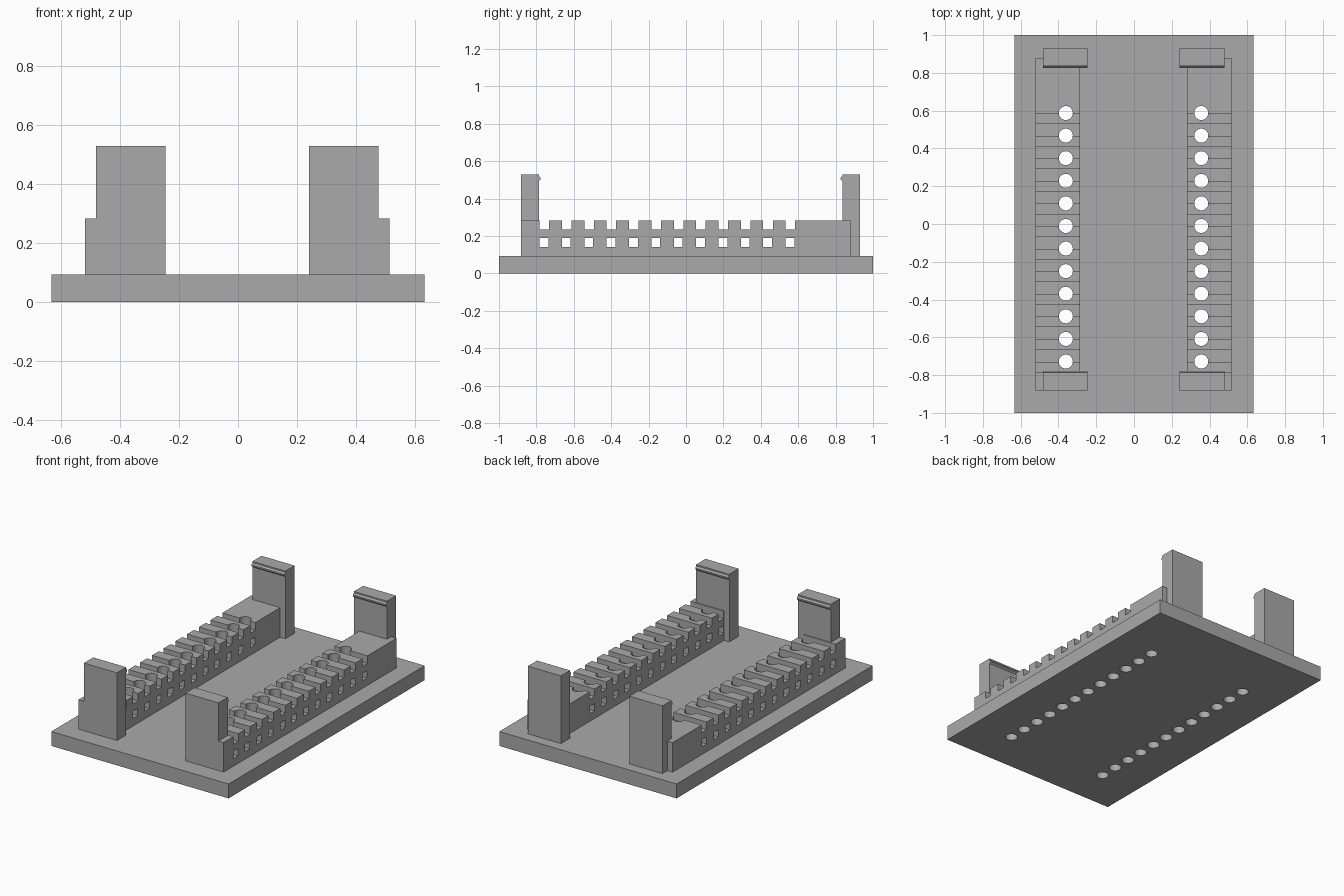
import bpy, bmesh, math
from mathutils import Matrix, Vector

if "Cube" in bpy.data.objects:
    bpy.data.objects.remove(bpy.data.objects["Cube"])

BASE_TOP, RAIL_TOP, POST_TOP = 0.093, 0.284, 0.53
MID = -0.0025                      # the rails sit very slightly off centre
PITCH, FIRST, COUNT = 0.1196, -0.728, 12
STEPS = [FIRST + PITCH * i for i in range(COUNT)]

grey = bpy.data.materials.new("grey plastic")
grey.diffuse_color = (0.4, 0.4, 0.4, 1)
grey.use_nodes = True
grey.node_tree.nodes["Principled BSDF"].inputs["Base Color"].default_value = grey.diffuse_color


def add_object(name, bm):
    bmesh.ops.recalc_face_normals(bm, faces=bm.faces)
    mesh = bpy.data.meshes.new(name)
    bm.to_mesh(mesh)
    bm.free()
    mesh.materials.append(grey)
    ob = bpy.data.objects.new(name, mesh)
    bpy.context.collection.objects.link(ob)
    return ob


def add_box(bm, lo, hi):
    lo, hi = Vector(lo), Vector(hi)
    bmesh.ops.create_cube(bm, size=1, matrix=Matrix.Translation((lo + hi) / 2)
                          @ Matrix.Diagonal((*(hi - lo), 1)))


def extrude_profile(name, points, x0, x1):
    """Extrude a (y, z) outline from x0 to x1."""
    bm = bmesh.new()
    face = bm.faces.new([bm.verts.new((x0, y, z)) for y, z in points])
    ext = bmesh.ops.extrude_face_region(bm, geom=[face])
    moved = [v for v in ext["geom"] if isinstance(v, bmesh.types.BMVert)]
    bmesh.ops.translate(bm, verts=moved, vec=(x1 - x0, 0, 0))
    return add_object(name, bm)


def boolean(ob, other, operation):
    mod = ob.modifiers.new("cut", 'BOOLEAN')
    mod.operation, mod.solver, mod.object = operation, 'EXACT', other
    bpy.context.view_layer.objects.active = ob
    bpy.ops.object.modifier_apply(modifier=mod.name)


def post_outline(outer, inner):
    """Clip post with a small rounded lip near the top of its inner side."""
    d = 0.01 if inner > outer else -0.01
    return [(outer, BASE_TOP), (inner, BASE_TOP), (inner, 0.494),
            (inner + d, 0.503), (inner + d, 0.512), (inner, 0.521),
            (inner, POST_TOP), (outer, POST_TOP)]


# Round pin holes for both rails
bm = bmesh.new()
for side in (-1, 1):
    for y in STEPS:
        bmesh.ops.create_cone(bm, cap_ends=True, segments=32, radius1=0.037, radius2=0.037, depth=1,
                              matrix=Matrix.Translation((MID + side * 0.3585, y, 0.2)))
pin_holes = add_object("pin_hole_cutter", bm)

# Square windows running across both rails
bm = bmesh.new()
for y in STEPS:
    add_box(bm, (-0.7, y - 0.055, 0.142), (0.7, y - 0.008, 0.19))
windows = add_object("window_cutter", bm)

# Base plate
bm = bmesh.new()
add_box(bm, (-0.633, -1, 0), (0.633, 1, BASE_TOP))
base = add_object("base_plate", bm)
boolean(base, pin_holes, 'DIFFERENCE')
parts = [base]

# Toothed side outline of a rail
outline = [(0.88, BASE_TOP), (-0.882, BASE_TOP), (-0.882, RAIL_TOP)]
for y in STEPS:
    a, b = y - 0.055, y - 0.004
    outline += [(a, RAIL_TOP), (a, 0.235), (b, 0.235), (b, RAIL_TOP)]
outline.append((0.88, RAIL_TOP))

# Rails with a clip post at each end
for side, label in ((-1, "left"), (1, "right")):
    rail = extrude_profile(label + "_rail", outline, MID + side * 0.2825, MID + side * 0.518)
    boolean(rail, pin_holes, 'DIFFERENCE')
    boolean(rail, windows, 'DIFFERENCE')
    for outer, inner in ((-0.882, -0.787), (0.93, 0.837)):
        post = extrude_profile("post", post_outline(outer, inner),
                               MID + side * 0.2445, MID + side * 0.4805)
        boolean(rail, post, 'UNION')
        bpy.data.objects.remove(post)
    parts.append(rail)

for cutter in (pin_holes, windows):
    bpy.data.objects.remove(cutter)

# Smooth hole walls, sharp edges elsewhere
bpy.ops.object.select_all(action='DESELECT')
for ob in parts:
    ob.select_set(True)
bpy.context.view_layer.objects.active = base
bpy.ops.object.shade_smooth_by_angle(angle=math.radians(25))
